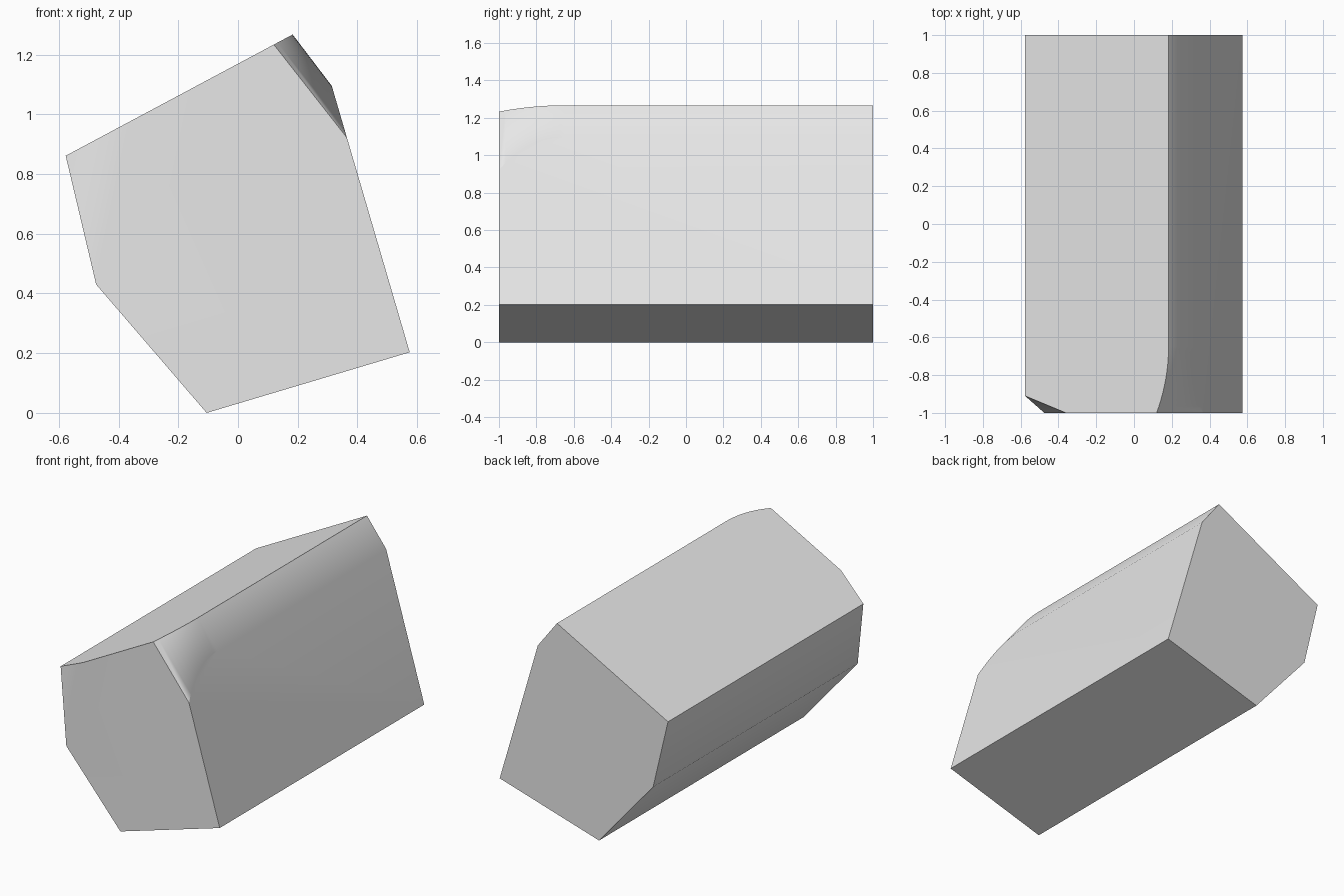
import bpy, bmesh, math
from mathutils import Vector

cube = bpy.data.objects.get("Cube")
if cube:
    bpy.data.objects.remove(cube, do_unlink=True)

# Single plain grey material
grey = bpy.data.materials.new("plain_grey")
grey.use_nodes = True
colour = (0.8, 0.8, 0.8, 1)
grey.diffuse_color = colour
grey.node_tree.nodes["Principled BSDF"].inputs["Base Color"].default_value = colour

# Profile corners (x, z)
bottom = Vector((-0.105, 0))
right_low = Vector((0.575, 0.203))
bevel_low = Vector((0.314, 1.095))
bevel_top = Vector((0.183, 1.267))
left_top = Vector((-0.577, 0.861))
left_low = Vector((-0.475, 0.43))
# Where the bevel ends on the front face
front_low = bevel_low.lerp(right_low, 0.195)
front_top = bevel_top.lerp(left_top, 0.083)

FLARE_START, STEPS = -0.65, 10


def section(y):
    """Cross-section at y; the upper bevel flares toward the front."""
    t = max(0, (FLARE_START - y) / (FLARE_START + 1))
    return [bottom, right_low, bevel_low.lerp(front_low, t ** 2.4),
            bevel_top.lerp(front_top, t ** 2), left_top, left_low]


# Body lofted from front to back
bm = bmesh.new()
stations = [-1 + (FLARE_START + 1) * i / STEPS for i in range(STEPS + 1)] + [1]
rings = [[bm.verts.new((p.x, y, p.y)) for p in section(y)] for y in stations]
for a, b in zip(rings, rings[1:]):
    for i in range(len(a)):
        j = (i + 1) % len(a)
        bm.faces.new((a[i], a[j], b[j], b[i]))
bm.faces.new(rings[0])
bm.faces.new(rings[-1])
bmesh.ops.recalc_face_normals(bm, faces=bm.faces)

# Slanted cut across the front left-hand corner
apex = Vector((left_low.x, -1, left_low.y))
side = Vector((left_top.x, -0.91, left_top.y))
inner = left_top.lerp(bevel_top, 0.285)
normal = (side - apex).cross(Vector((inner.x, -1, inner.y)) - apex).normalized()
if normal.y > 0:
    normal.negate()
cut = bmesh.ops.bisect_plane(bm, geom=bm.verts[:] + bm.edges[:] + bm.faces[:],
                             dist=1e-5, plane_co=apex, plane_no=normal,
                             clear_outer=True)
bmesh.ops.holes_fill(bm, edges=[e for e in bm.edges if e.is_boundary], sides=0)

# Merge coplanar strips
bmesh.ops.dissolve_limit(bm, angle_limit=math.radians(0.3),
                         verts=bm.verts[:], edges=bm.edges[:])
bmesh.ops.recalc_face_normals(bm, faces=bm.faces)

mesh = bpy.data.meshes.new("bevelled_block")
bm.to_mesh(mesh)
bm.free()
mesh.materials.append(grey)
block = bpy.data.objects.new("bevelled_block", mesh)
bpy.context.collection.objects.link(block)

# Soft shading across the shallow edges
bpy.ops.object.select_all(action='DESELECT')
block.select_set(True)
bpy.context.view_layer.objects.active = block
bpy.ops.object.shade_smooth_by_angle(angle=math.radians(30))
weighted = block.modifiers.new("weighted_normals", 'WEIGHTED_NORMAL')
weighted.keep_sharp = True
